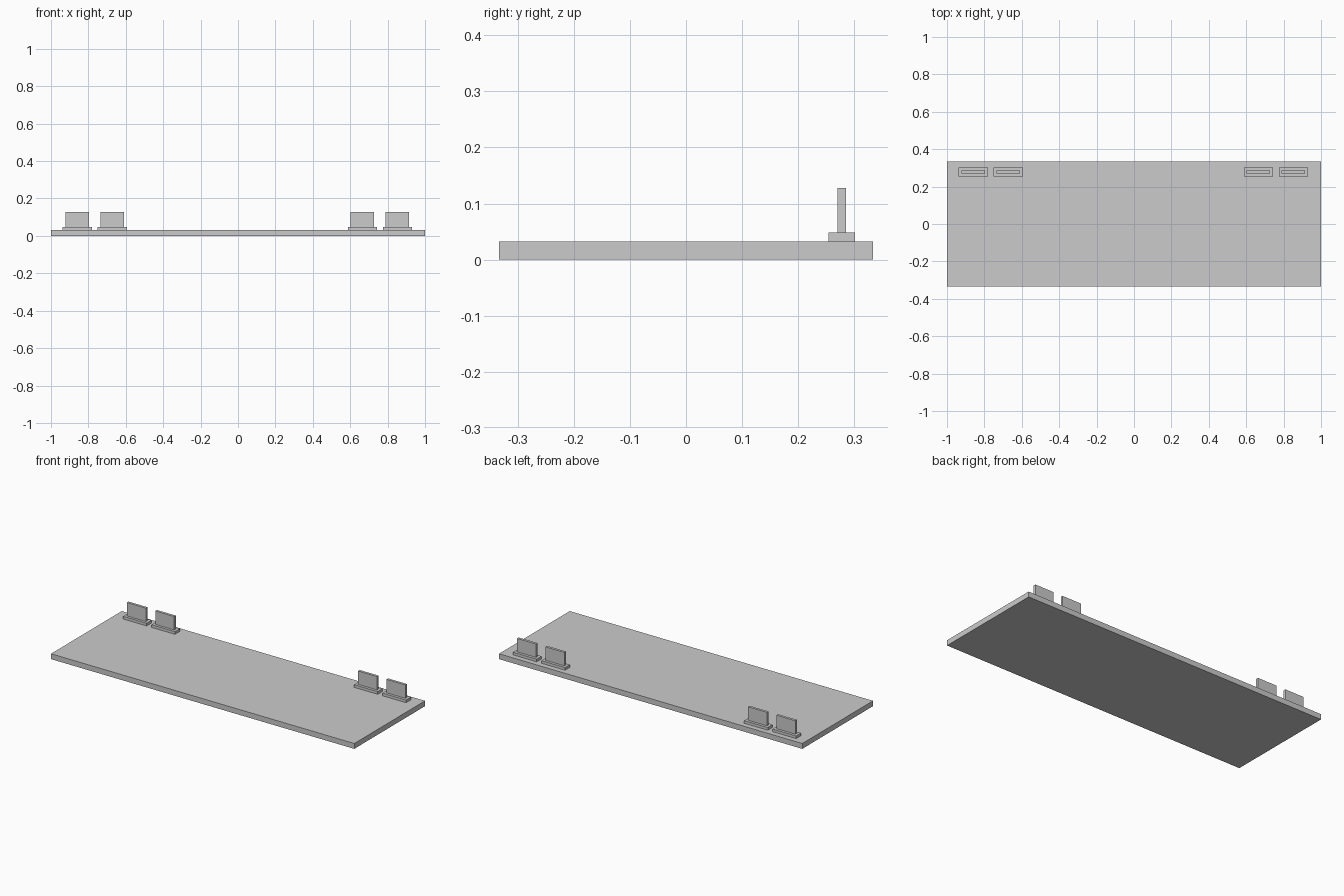
import bpy

if "Cube" in bpy.data.objects:
    bpy.data.objects.remove(bpy.data.objects["Cube"])


def box(name, x, y, z):
    """Box from (min, max) ranges on each axis."""
    bpy.ops.mesh.primitive_cube_add(size=1, location=[(a + b) / 2 for a, b in (x, y, z)])
    ob = bpy.context.object
    ob.name = name
    ob.scale = [b - a for a, b in (x, y, z)]
    bpy.ops.object.transform_apply(location=False, rotation=False, scale=True)
    return ob


# Main slab
box("platform", (-1, 1), (-0.333, 0.333), (0, 0.032))

# Upright panels on plinths, two pairs along the back edge
for i, cx in enumerate((-0.859, -0.672, 0.665, 0.852), 1):
    box(f"plinth_{i}", (cx - 0.078, cx + 0.078), (0.2545, 0.301), (0.032, 0.048))
    box(f"upright_panel_{i}", (cx - 0.0625, cx + 0.0625), (0.27, 0.285), (0.048, 0.128))
